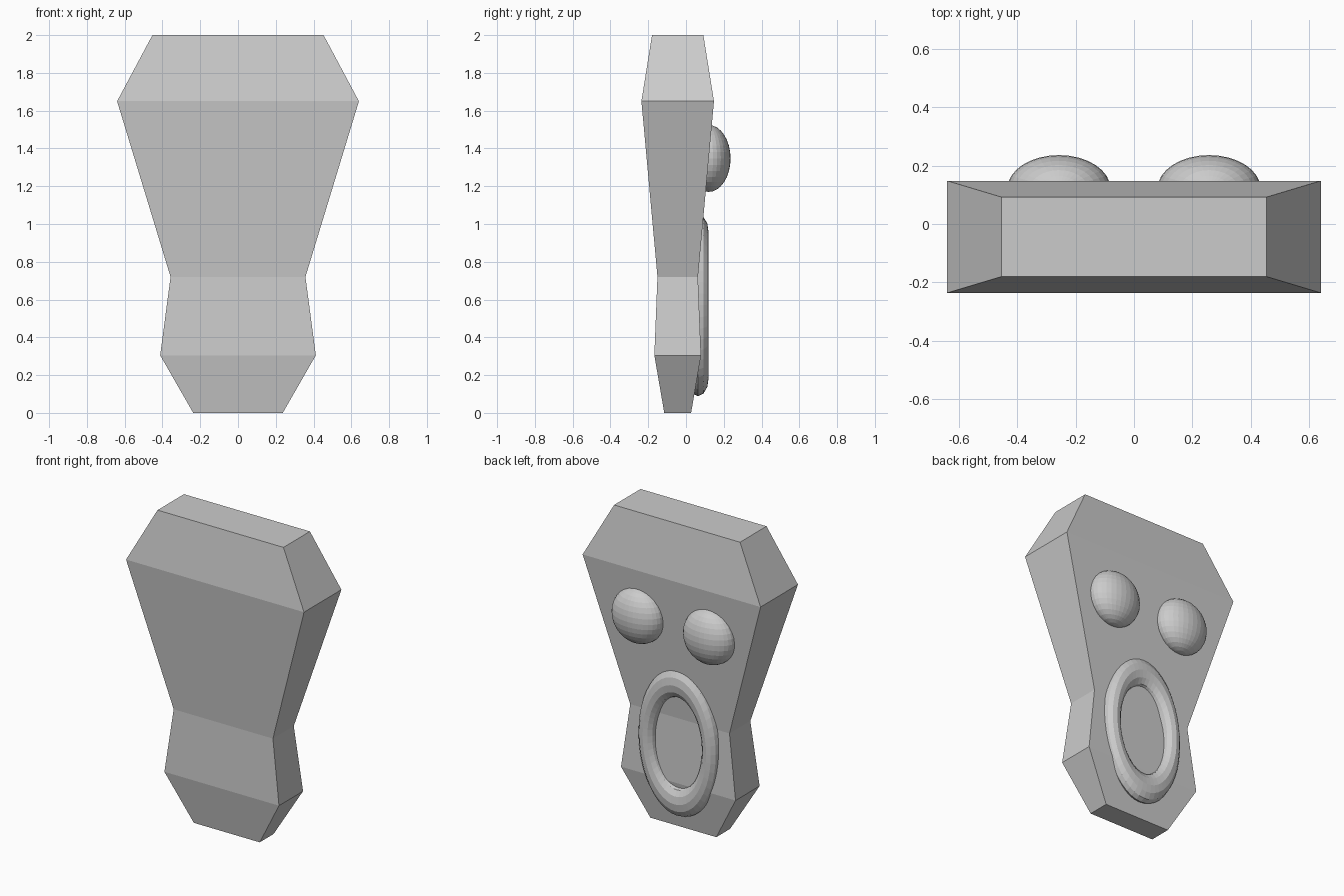
import bpy, bmesh
from math import pi

if "Cube" in bpy.data.objects:
    bpy.data.objects.remove(bpy.data.objects["Cube"])

# Body: rectangular sections (height, half width), depth always 0.3 of width
BODY_Y = -0.044
SECTIONS = [(0.0, 0.237), (0.305, 0.412), (0.72, 0.357), (1.65, 0.64), (2.0, 0.453)]
bm = bmesh.new()
rings = []
for z, w in SECTIONS:
    d = w * 0.3
    rings.append([bm.verts.new((sx * w, BODY_Y + sy * d, z))
                  for sx, sy in ((-1, -1), (1, -1), (1, 1), (-1, 1))])
for lower, upper in zip(rings, rings[1:]):
    for i in range(4):
        j = (i + 1) % 4
        bm.faces.new((lower[i], lower[j], upper[j], upper[i]))
bm.faces.new(rings[0][::-1])
bm.faces.new(rings[-1])
mesh = bpy.data.meshes.new("body")
bm.to_mesh(mesh)
bm.free()
bpy.context.collection.objects.link(bpy.data.objects.new("body", mesh))

# Flattened eyes on the back face
for side, name in ((-1, "eye_left"), (1, "eye_right")):
    bpy.ops.mesh.primitive_uv_sphere_add(segments=32, ring_count=16, radius=1,
                                         location=(side * 0.257, 0.12, 1.347))
    eye = bpy.context.object
    eye.name = name
    eye.scale = (0.177, 0.116, 0.177)

# Tall oval mouth ring, half sunk into the back face
bpy.ops.mesh.primitive_torus_add(major_radius=0.228, minor_radius=0.057,
                                 major_segments=48, minor_segments=12,
                                 location=(0, 0.063, 0.57), rotation=(pi / 2, 0, 0))
mouth = bpy.context.object
mouth.name = "mouth_ring"
mouth.scale = (1, 1.69, 1)
